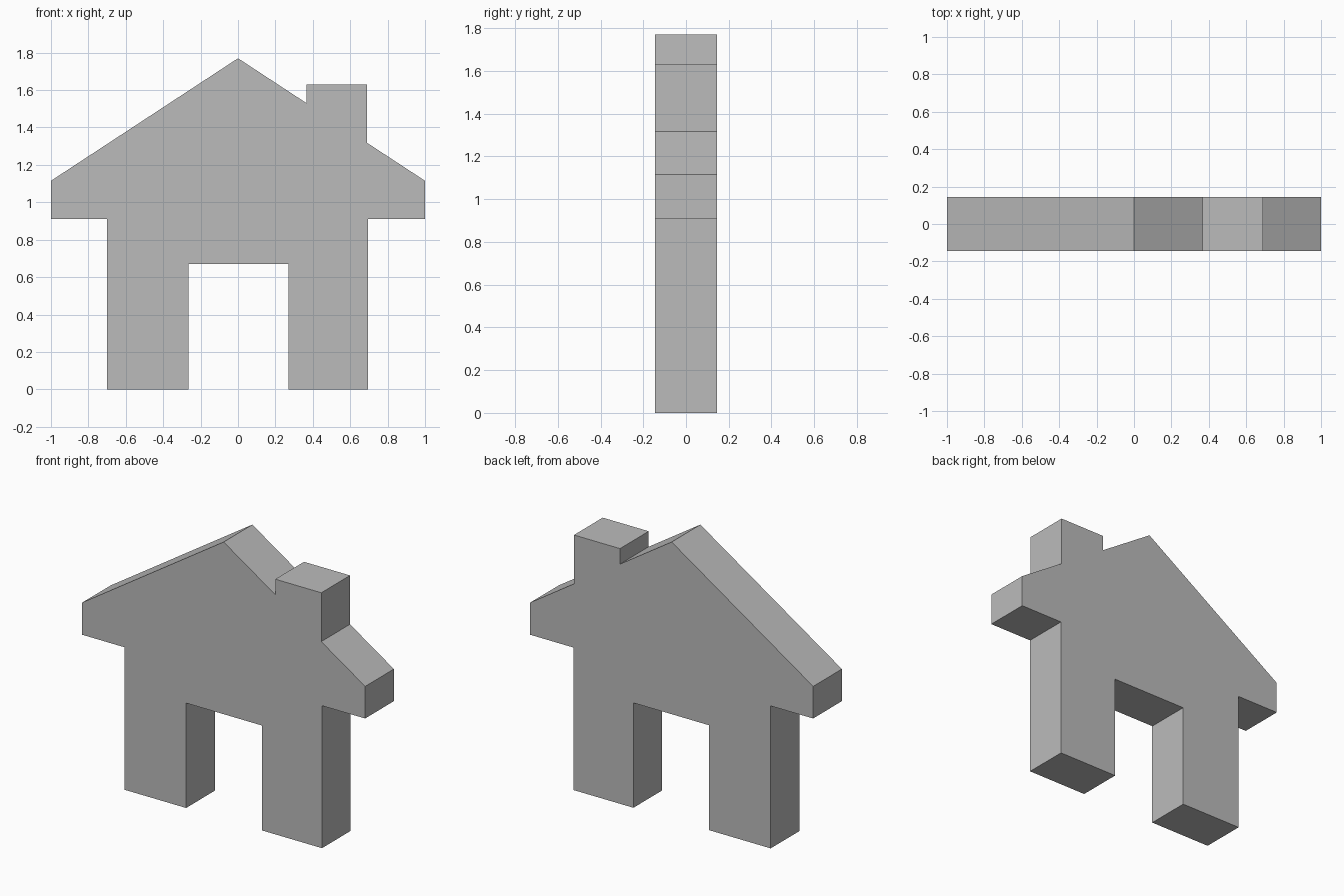
import bpy
import bmesh
from mathutils import Vector

cube = bpy.data.objects.get("Cube")
if cube:
    bpy.data.objects.remove(cube, do_unlink=True)

DEPTH = 0.29
RIDGE, EAVE_TOP, EAVE_BOTTOM = 1.77, 1.115, 0.91
WALL_RIGHT, WALL_LEFT = -0.70, 0.695
DOOR_RIGHT, DOOR_LEFT, DOOR_TOP = -0.265, 0.27, 0.67
CHIMNEY_IN, CHIMNEY_OUT, CHIMNEY_TOP = 0.365, 0.69, 1.63


def roof_height(x):
    return RIDGE - (RIDGE - EAVE_TOP) * abs(x)


def plain_material(name, color):
    mat = bpy.data.materials.new(name)
    mat.use_nodes = True
    mat.diffuse_color = color
    mat.node_tree.nodes["Principled BSDF"].inputs["Base Color"].default_value = color
    return mat


def extrude_profile(name, profile, depth, mat):
    bm = bmesh.new()
    face = bm.faces.new([bm.verts.new((x, -depth / 2, z)) for x, z in profile])
    result = bmesh.ops.extrude_face_region(bm, geom=[face], use_keep_orig=True)
    moved = [g for g in result["geom"] if isinstance(g, bmesh.types.BMVert)]
    bmesh.ops.translate(bm, verts=moved, vec=Vector((0, depth, 0)))
    bmesh.ops.recalc_face_normals(bm, faces=bm.faces)
    mesh = bpy.data.meshes.new(name)
    bm.to_mesh(mesh)
    bm.free()
    mesh.materials.append(mat)
    obj = bpy.data.objects.new(name, mesh)
    bpy.context.collection.objects.link(obj)
    return obj


# House outline: walls and doorway, left eave, chimney, ridge, right eave
outline = [
    (WALL_RIGHT, 0), (DOOR_RIGHT, 0), (DOOR_RIGHT, DOOR_TOP),
    (DOOR_LEFT, DOOR_TOP), (DOOR_LEFT, 0), (WALL_LEFT, 0),
    (WALL_LEFT, EAVE_BOTTOM), (1, EAVE_BOTTOM), (1, EAVE_TOP),
    (CHIMNEY_OUT, roof_height(CHIMNEY_OUT)), (CHIMNEY_OUT, CHIMNEY_TOP),
    (CHIMNEY_IN, CHIMNEY_TOP), (CHIMNEY_IN, roof_height(CHIMNEY_IN)),
    (0, RIDGE), (-1, EAVE_TOP), (-1, EAVE_BOTTOM), (WALL_RIGHT, EAVE_BOTTOM),
]
grey = plain_material("plain grey", (0.5, 0.5, 0.5, 1))
extrude_profile("house", outline, DEPTH, grey)
